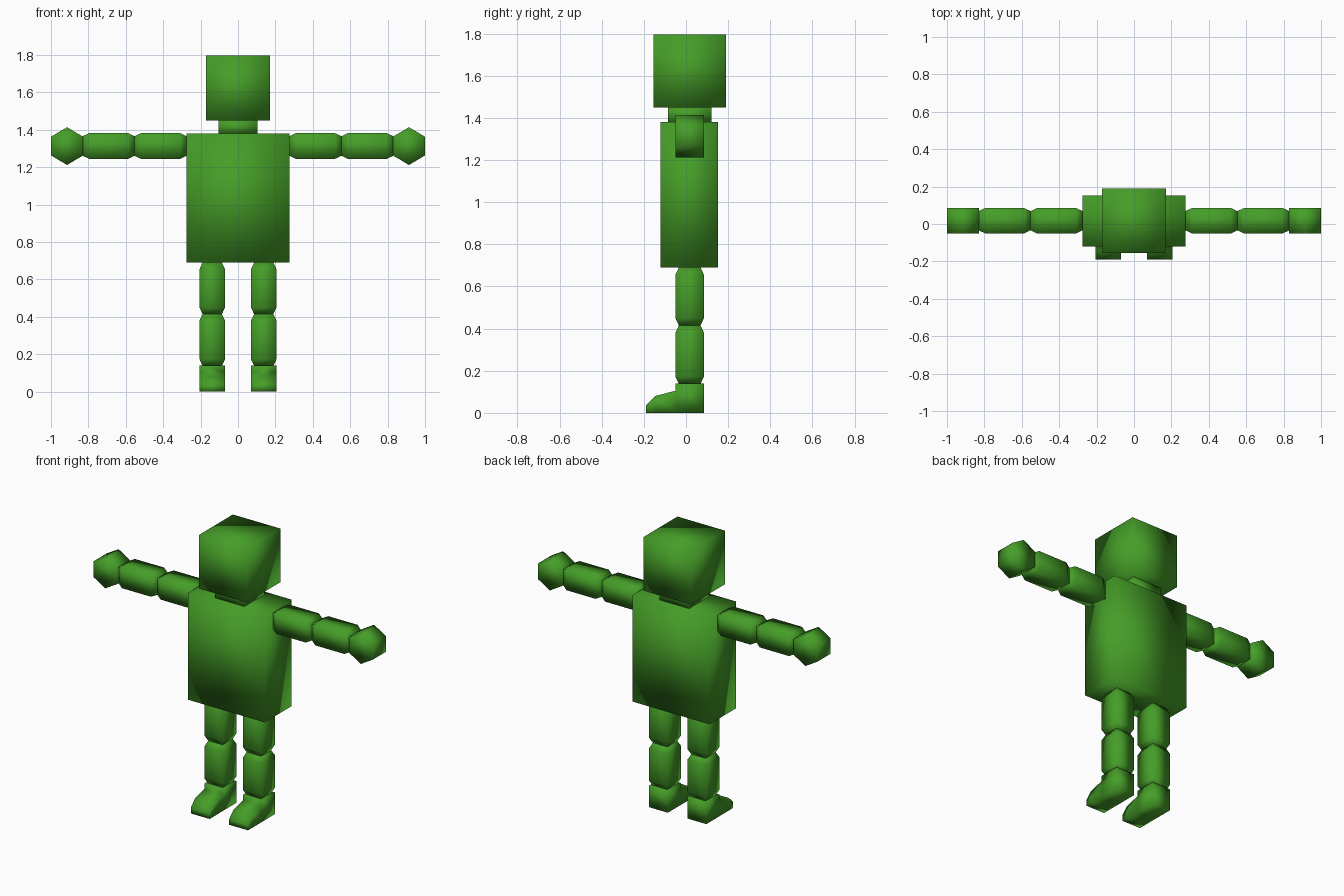
import bpy
import bmesh

if "Cube" in bpy.data.objects:
    bpy.data.objects.remove(bpy.data.objects["Cube"])

green = bpy.data.materials.new("leaf_green")
green.diffuse_color = (0.06, 0.34, 0.021, 1)
green.use_nodes = True
green.node_tree.nodes["Principled BSDF"].inputs["Base Color"].default_value = green.diffuse_color


def loft(name, axis, sections, mirror=False):
    """Skin rectangles (position, u_min, u_max, v_min, v_max) along an axis.
    The u and v directions are the two remaining axes in x, y, z order."""
    bm = bmesh.new()
    rings = []
    for pos, u0, u1, v0, v1 in sections:
        ring = []
        for u, v in ((u0, v0), (u1, v0), (u1, v1), (u0, v1)):
            co = [u, v]
            co.insert(axis, pos)
            ring.append(bm.verts.new(co))
        rings.append(ring)
    for a, b in zip(rings, rings[1:]):
        for i in range(4):
            j = (i + 1) % 4
            bm.faces.new((a[i], a[j], b[j], b[i]))
    bm.faces.new(rings[0])
    bm.faces.new(rings[-1])
    bmesh.ops.recalc_face_normals(bm, faces=bm.faces)
    for f in bm.faces:
        f.smooth = True
    mesh = bpy.data.meshes.new(name)
    bm.to_mesh(mesh)
    bm.free()
    mesh.materials.append(green)
    obj = bpy.data.objects.new(name, mesh)
    bpy.context.collection.objects.link(obj)
    if mirror:
        obj.modifiers.new("other_side", 'MIRROR').use_axis = (True, False, False)
    return obj


def limb(name, axis, start, end, u, v, bevel=0.034, pinch=0.016):
    """One limb segment with pinched ends; u and v are (min, max) ranges."""
    wide = (u[0], u[1], v[0], v[1])
    thin = (u[0] + pinch, u[1] - pinch, v[0] + pinch, v[1] - pinch)
    loft(name, axis, [(start, *thin), (start + bevel, *wide),
                      (end - bevel, *wide), (end, *thin)], mirror=True)


X, Y, Z = 0, 1, 2

# Head, neck and torso
loft("head", Z, [(1.45, -0.17, 0.17, -0.155, 0.19), (1.797, -0.17, 0.17, -0.155, 0.19)])
loft("neck", Z, [(1.38, -0.105, 0.105, -0.085, 0.12), (1.45, -0.105, 0.105, -0.085, 0.12)])
loft("torso", Z, [(0.69, -0.275, 0.275, -0.12, 0.153), (1.38, -0.275, 0.275, -0.12, 0.153)])

# Arms
depth = (-0.05, 0.085)
height = (1.245, 1.382)
limb("upper_arm", X, 0.275, 0.553, depth, height)
limb("forearm", X, 0.553, 0.83, depth, height)

# Hexagonal hands
loft("hand", X, [(0.828, *depth, 1.263, 1.363),
                 (0.914, *depth, 1.212, 1.414),
                 (1.0, *depth, 1.263, 1.363)], mirror=True)

# Legs
width = (0.07, 0.205)
limb("thigh", Z, 0.415, 0.69, width, depth)
limb("shin", Z, 0.138, 0.415, width, depth)

# Feet with a sloped toe
loft("foot", Y, [(0.085, *width, 0, 0.14), (-0.05, *width, 0, 0.14),
                 (-0.0505, *width, 0, 0.105), (-0.147, *width, 0, 0.08),
                 (-0.19, *width, 0, 0.037)], mirror=True)
